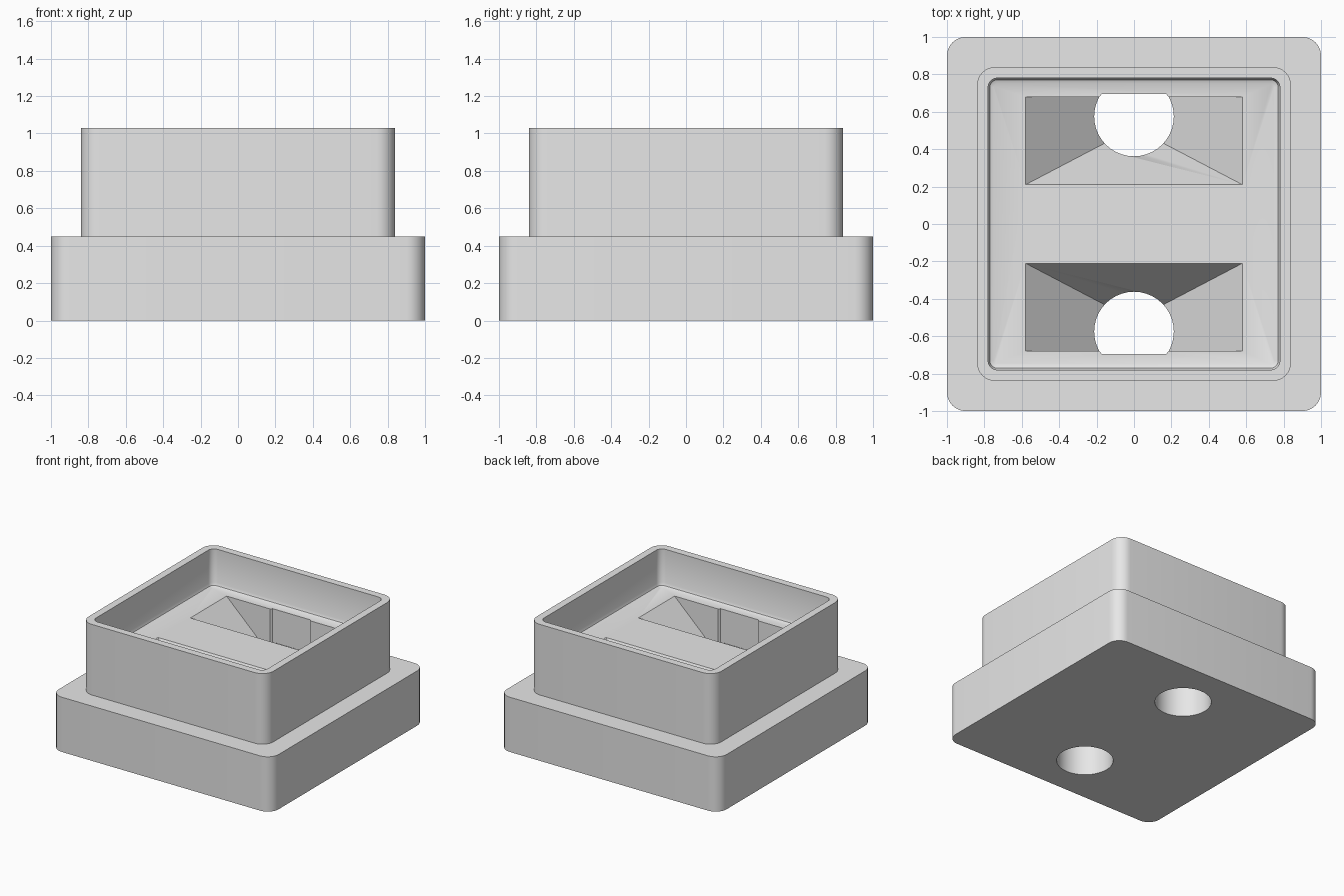
import bpy
import bmesh
from math import sin, cos, pi, radians

if "Cube" in bpy.data.objects:
    bpy.data.objects.remove(bpy.data.objects["Cube"], do_unlink=True)

FLOOR = 0.725
OVER = 0.1          # cutters overshoot the tray floor by this share of the pocket depth


def loft(name, rings):
    """Closed solid through matching rings of points, capped at both ends."""
    bm = bmesh.new()
    rows = [[bm.verts.new(p) for p in ring] for ring in rings]
    n = len(rows[0])
    for a, b in zip(rows, rows[1:]):
        for i in range(n):
            j = (i + 1) % n
            bm.faces.new((a[i], a[j], b[j], b[i]))
    bm.faces.new(rows[0][::-1])
    bm.faces.new(rows[-1])
    bmesh.ops.recalc_face_normals(bm, faces=bm.faces)
    mesh = bpy.data.meshes.new(name)
    bm.to_mesh(mesh)
    bm.free()
    obj = bpy.data.objects.new(name, mesh)
    bpy.context.collection.objects.link(obj)
    return obj


def rounded_square(half, radius, z, steps=8):
    pts = []
    for corner, (sx, sy) in enumerate([(1, 1), (-1, 1), (-1, -1), (1, -1)]):
        for k in range(steps + 1):
            a = (corner + k / steps) * pi / 2
            c = half - radius
            pts.append((sx * c + radius * cos(a), sy * c + radius * sin(a), z))
    return pts


def hole_ring(side, z, limit):
    n = 40
    pts = []
    for i in range(n):
        a = 2 * pi * i / n
        y = min(0.575 + 0.213 * sin(a), limit)
        pts.append((0.213 * cos(a), side * y, z))
    return pts


def rectangle(side, x, y0, y1, z):
    return [(-x, side * y0, z), (x, side * y0, z), (x, side * y1, z), (-x, side * y1, z)]


def cut(body, cutter):
    cutter.hide_render = True
    mod = body.modifiers.new("cut", "BOOLEAN")
    mod.operation = "DIFFERENCE"
    mod.solver = "EXACT"
    mod.object = cutter
    bpy.context.view_layer.objects.active = body
    bpy.ops.object.modifier_apply(modifier=mod.name)
    bpy.data.objects.remove(cutter, do_unlink=True)


# Stepped housing with an open tray: half width, corner radius, height
steps = [(1, 0.1, 0), (1, 0.1, 0.45), (0.84, 0.1, 0.45), (0.84, 0.1, 1.03),
         (0.78, 0.05, 1.03), (0.78, 0.05, FLOOR + 0.03),
         (0.771, 0.041, FLOOR + 0.009), (0.75, 0.02, FLOOR)]
housing = loft("stepped_housing", [rounded_square(*s) for s in steps])

# Tapered pockets and round drain holes, one pair on each side
depth = 0.4
top = FLOOR + OVER * depth
for side in (1, -1):
    cut(housing, loft("pocket_cutter", [
        rectangle(side, 0.16, 0.43, 0.68, FLOOR - depth),
        rectangle(side, 0.58 + OVER * 0.42, 0.21 - OVER * 0.22, 0.68, top)]))
    cut(housing, loft("lower_hole_cutter", [
        hole_ring(side, -0.1, 1), hole_ring(side, 0.45, 1)]))
    cut(housing, loft("upper_hole_cutter", [
        hole_ring(side, 0.3, 0.695), hole_ring(side, top, 0.695)]))

# Plain grey finish
grey = bpy.data.materials.new("light_grey")
grey.use_nodes = True
colour = (0.8, 0.8, 0.8, 1)
grey.diffuse_color = colour
grey.node_tree.nodes["Principled BSDF"].inputs["Base Color"].default_value = colour
housing.data.materials.clear()
housing.data.materials.append(grey)

bpy.ops.object.select_all(action="DESELECT")
housing.select_set(True)
bpy.context.view_layer.objects.active = housing
bpy.ops.object.shade_smooth_by_angle(angle=radians(30))
